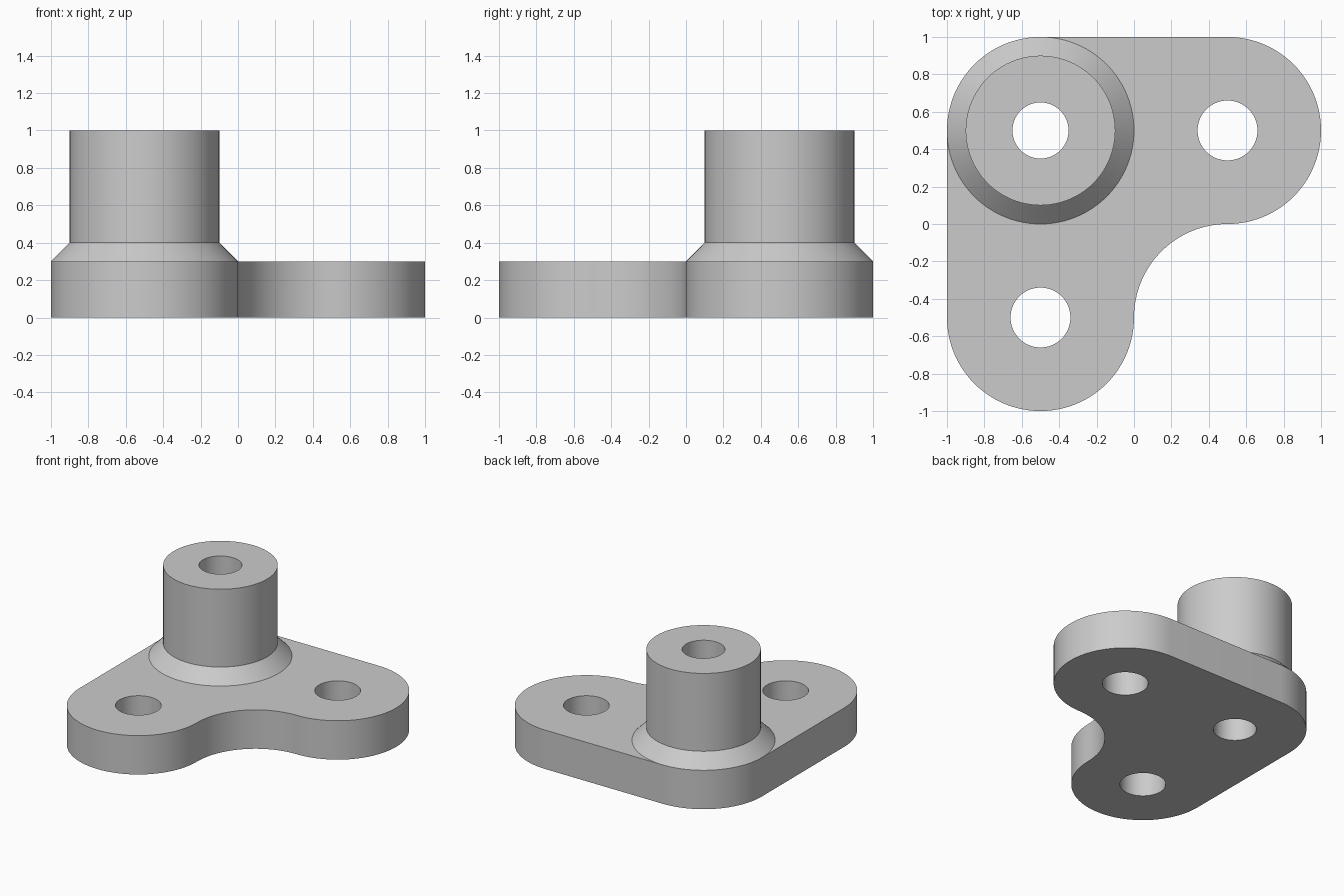
import bpy, bmesh
from math import sin, cos, radians, hypot

cube = bpy.data.objects.get("Cube")
if cube:
    bpy.data.objects.remove(cube, do_unlink=True)

SEG = 96               # sides of a full circle
PLATE_TOP = 0.3
BOSS = (-0.5, 0.5)     # corner carrying the post
RIGHT_ARM = (0.5, 0.5)
FRONT_ARM = (-0.5, -0.5)
NOTCH = (0.5, -0.5)    # centre of the concave inner corner


def arc(centre, radius, start, end):
    n = round(abs(end - start) / 360 * SEG)
    angles = [radians(start + (end - start) * i / n) for i in range(n + 1)]
    return [(centre[0] + radius * cos(a), centre[1] + radius * sin(a)) for a in angles]


def circle(centre, radius):
    return arc(centre, radius, 0, 360)[:-1]


def ring(bm, points, z):
    return [bm.verts.new((x, y, z)) for x, y in points]


def bridge(bm, lower, upper):
    n = len(lower)
    for i in range(n):
        j = (i + 1) % n
        bm.faces.new((lower[i], lower[j], upper[j], upper[i]))


def wall(bm, points, z0, z1):
    bridge(bm, ring(bm, points, z0), ring(bm, points, z1))


def cap(bm, loops, z):
    """Flat face bounded by the first loop, with the other loops as holes."""
    edges = []
    for points in loops:
        verts = ring(bm, points, z)
        edges += [bm.edges.new((v, verts[i - 1])) for i, v in enumerate(verts)]
    bmesh.ops.triangle_fill(bm, edges=edges, use_beauty=True, normal=(0, 0, 1))


bm = bmesh.new()

# Outline of the two arms, without the post corner
arms = (arc(FRONT_ARM, 0.5, 180, 360) + arc(NOTCH, 0.5, 180, 90)[1:]
        + arc(RIGHT_ARM, 0.5, -90, 90)[1:])
outline = arms + arc(BOSS, 0.5, 90, 180)
# The plate's top surface stops at the foot of the post
top_outline = arms + arc(BOSS, 0.5, 90, -180)
arm_holes = [circle(c, 0.16) for c in (RIGHT_ARM, FRONT_ARM)]

# Plate
wall(bm, outline, 0, PLATE_TOP)
for hole in arm_holes:
    wall(bm, hole, 0, PLATE_TOP)
cap(bm, [outline, *arm_holes, circle(BOSS, 0.15)], 0)
cap(bm, [top_outline, *arm_holes], PLATE_TOP)

# Post with flared foot and through bore
profile = [(0.5, PLATE_TOP), (0.4, 0.4), (0.4, 1), (0.15, 1), (0.15, 0)]
rings = [ring(bm, circle(BOSS, r), z) for r, z in profile]
for lower, upper in zip(rings, rings[1:]):
    bridge(bm, lower, upper)

bmesh.ops.remove_doubles(bm, verts=bm.verts, dist=0.0005)
bmesh.ops.recalc_face_normals(bm, faces=bm.faces)

mesh = bpy.data.meshes.new("corner_bracket")
bm.to_mesh(mesh)
bm.free()
bracket = bpy.data.objects.new("corner_bracket", mesh)
bpy.context.collection.objects.link(bracket)

# Plain grey metal
grey = bpy.data.materials.new("grey")
grey.use_nodes = True
colour = (0.6, 0.6, 0.6, 1)
grey.diffuse_color = colour
grey.node_tree.nodes["Principled BSDF"].inputs["Base Color"].default_value = colour
mesh.materials.append(grey)

bpy.ops.object.select_all(action="DESELECT")
bracket.select_set(True)
bpy.context.view_layer.objects.active = bracket
bpy.ops.object.shade_smooth_by_angle(angle=radians(30))
